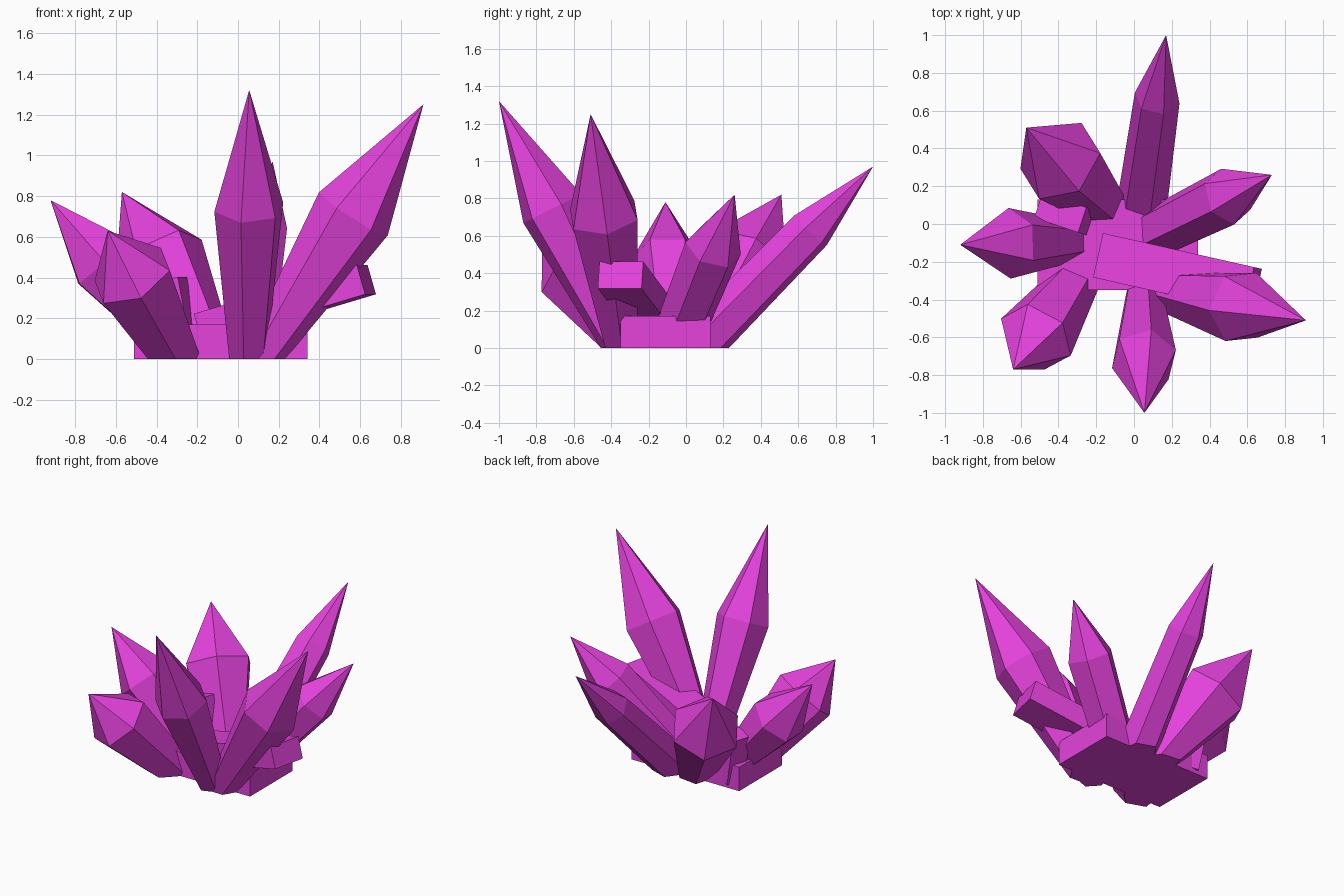
import bpy, bmesh
from math import cos, sin, radians
from mathutils import Vector

if "Cube" in bpy.data.objects:
    bpy.data.objects.remove(bpy.data.objects["Cube"])

mat = bpy.data.materials.new("magenta_crystal")
mat.diffuse_color = (0.78, 0.055, 0.72, 1)
mat.use_nodes = True
mat.node_tree.nodes["Principled BSDF"].inputs["Base Color"].default_value = mat.diffuse_color


def finish(name, bm):
    bmesh.ops.recalc_face_normals(bm, faces=bm.faces)
    mesh = bpy.data.meshes.new(name)
    bm.to_mesh(mesh)
    bm.free()
    mesh.materials.append(mat)
    ob = bpy.data.objects.new(name, mesh)
    bpy.context.collection.objects.link(ob)


def frame(d):
    u = Vector((0, 0, 1)).cross(d).normalized()
    return u, d.cross(u)


def bridge(bm, a, b):
    n = len(a)
    for i in range(n):
        bm.faces.new((a[i], a[(i + 1) % n], b[(i + 1) % n], b[i]))


# Pointed hexagonal crystal, cut flat at the ground
def crystal(name, base, tip, frac, r0, r1, turn):
    bm = bmesh.new()
    base, tip = Vector((*base, 0)), Vector(tip)
    d = (tip - base).normalized()
    u, v = frame(d)

    def ring(c, r):
        return [bm.verts.new(c + r * (cos(radians(turn + 60 * k)) * u
                                      + sin(radians(turn + 60 * k)) * v)) for k in range(6)]
    low = ring(base - d * 0.2, r0 - (r1 - r0) * 0.3)
    mid = ring(base.lerp(tip, frac), r1)
    top = bm.verts.new(tip)
    bm.faces.new(low)
    bridge(bm, low, mid)
    for i in range(6):
        bm.faces.new((mid[i], mid[(i + 1) % 6], top))
    geom = bm.verts[:] + bm.edges[:] + bm.faces[:]
    bmesh.ops.bisect_plane(bm, geom=geom, plane_co=(0, 0, 0), plane_no=(0, 0, 1),
                           clear_inner=True)
    bmesh.ops.holes_fill(bm, edges=[e for e in bm.edges if e.is_boundary])
    finish(name, bm)


# Square-ended block between two points
def block(name, a, b, w, h):
    bm = bmesh.new()
    a, b = Vector(a), Vector(b)
    u, v = frame((b - a).normalized())
    rings = [[bm.verts.new(c + u * w / 2 * i + v * h / 2 * j)
              for i, j in ((-1, -1), (1, -1), (1, 1), (-1, 1))] for c in (a, b)]
    bridge(bm, *rings)
    for r in rings:
        bm.faces.new(r)
    finish(name, bm)


# Rock base and broken stubs
bm = bmesh.new()
bmesh.ops.create_cube(bm, size=1)
for vert in bm.verts:
    x, y, z = vert.co
    vert.co = (-0.085 + x * 0.85, -0.11 + y * 0.48, 0.085 + z * 0.17)
finish("rock_base", bm)
block("broken_stub_right", (-0.17, -0.17, 0.15), (0.63, -0.35, 0.39), 0.24, 0.15)
block("broken_stub_left", (-0.33, 0.04, 0.05), (-0.39, 0.06, 0.38), 0.14, 0.25)

# Crystals: base centre, tip, shoulder position, base and shoulder radius, turn
crystal("crystal_back", (0.035, 0.05), (0.17, 1.00, 0.97), 0.65, 0.135, 0.122, 52)
crystal("crystal_right_back", (0.06, -0.07), (0.73, 0.26, 0.82), 0.65, 0.135, 0.155, 42)
crystal("crystal_right_front", (0.11, -0.345), (0.91, -0.51, 1.25), 0.57, 0.10, 0.2, 45)
crystal("crystal_front", (0.05, -0.345), (0.055, -1.00, 1.32), 0.565, 0.10, 0.177, 17)
crystal("crystal_left_front", (-0.295, -0.28), (-0.64, -0.77, 0.63), 0.65, 0.12, 0.21, 10)
crystal("crystal_left", (-0.25, -0.09), (-0.92, -0.11, 0.78), 0.61, 0.09, 0.187, 0)
crystal("crystal_left_back", (-0.12, 0.07), (-0.57, 0.51, 0.82), 0.60, 0.11, 0.235, 19)
